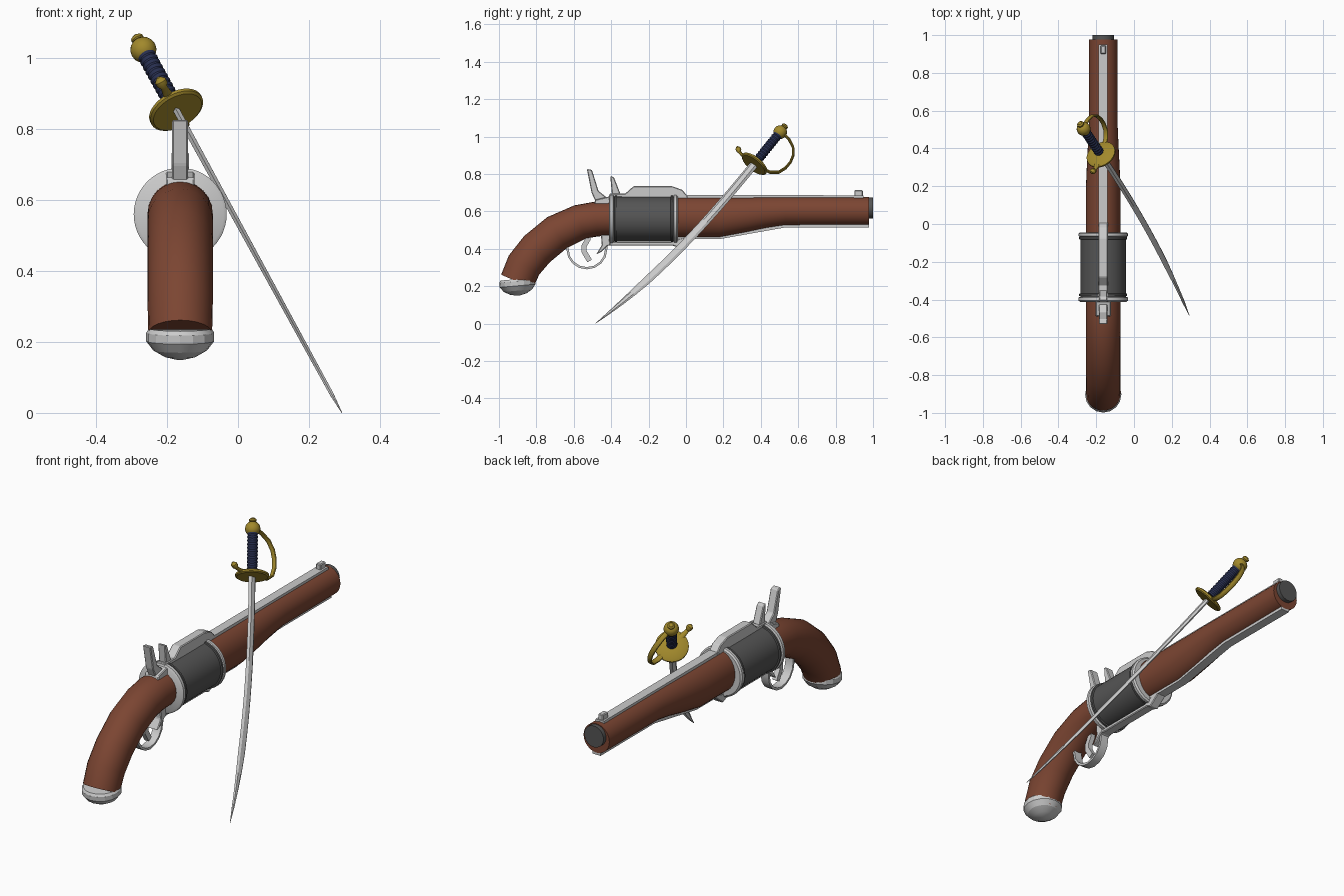
import bpy, bmesh, math
from mathutils import Matrix, Vector


def material(name, rgb):
    m = bpy.data.materials.new(name)
    m.diffuse_color = (*rgb, 1)
    return m


WOOD = material("wood", (0.2, 0.06, 0.032))
DARK = material("dark_steel", (0.09, 0.09, 0.09))
GOLD = material("brass", (0.36, 0.25, 0.025))
NAVY = material("navy_leather", (0.022, 0.03, 0.085))

# Local frames: pistol runs along y; sabre has z along its grip, y toward the knuckle bow
PISTOL = Matrix.Translation((-0.163, 0, 0))
SABRE = Matrix(((0.877, 0.278, -0.391, -0.18),
                (0.0, 0.815, 0.579, 0.375),
                (0.48, -0.508, 0.715, 0.865),
                (0, 0, 0, 1)))


def finish(name, bm, frame, mat, angle):
    bmesh.ops.recalc_face_normals(bm, faces=bm.faces)
    me = bpy.data.meshes.new(name)
    bm.to_mesh(me)
    bm.free()
    me.transform(frame)
    ob = bpy.data.objects.new(name, me)
    bpy.context.collection.objects.link(ob)
    if mat:
        me.materials.append(mat)
    if angle:
        bpy.ops.object.select_all(action='DESELECT')
        ob.select_set(True)
        bpy.context.view_layer.objects.active = ob
        bpy.ops.object.shade_smooth_by_angle(angle=math.radians(angle))
    return ob


def sweep(name, sections, sides, frame, mat=None, turn=0.0, angle=35):
    """Loft rings along a path in the local yz plane; section = y, z, x radius, in-plane radius."""
    bm = bmesh.new()
    rings = []
    for i, (y, z, rx, rn) in enumerate(sections):
        a, b = sections[max(i - 1, 0)], sections[min(i + 1, len(sections) - 1)]
        t = Vector((b[0] - a[0], b[1] - a[1])).normalized()
        ring = []
        for k in range(sides):
            w = turn + 2 * math.pi * k / sides
            s = rn * math.sin(w)
            ring.append(bm.verts.new((rx * math.cos(w), y - t.y * s, z + t.x * s)))
        rings.append(ring)
    for p, q in zip(rings, rings[1:]):
        for k in range(sides):
            j = (k + 1) % sides
            bm.faces.new((p[k], p[j], q[j], q[k]))
    bm.faces.new(rings[0])
    bm.faces.new(rings[-1])
    return finish(name, bm, frame, mat, angle)


def turned(name, start, direction, profile, sides, frame, mat=None, angle=35):
    """Solid of revolution; profile = distance along axis, radius."""
    d = Vector(direction).normalized()
    return sweep(name, [(start[0] + d.x * t, start[1] + d.y * t, r, r) for t, r in profile],
                 sides, frame, mat, 0, angle)


def plate(name, outline, width, frame=PISTOL, mat=None, bevel=0.004):
    """Side-view outline (y, z) extruded across x."""
    bm = bmesh.new()
    f = bm.faces.new([bm.verts.new((-width / 2, y, z)) for y, z in outline])
    g = bmesh.ops.extrude_face_region(bm, geom=[f])
    bmesh.ops.translate(bm, vec=(width, 0, 0),
                        verts=[v for v in g['geom'] if isinstance(v, bmesh.types.BMVert)])
    if bevel:
        bmesh.ops.bevel(bm, geom=bm.edges[:], offset=bevel, segments=1, affect='EDGES')
    return finish(name, bm, frame, mat, 0)


def strip(name, path, width, thick, frame=PISTOL, mat=None):
    """Rectangular bar following a path."""
    r = math.sqrt(0.5)
    return sweep(name, [(y, z, width * r, thick * r) for y, z in path], 4, frame, mat, math.pi / 4, 30)


# Wooden barrel and curved grip
sweep("barrel_wood", [(-0.05, 0.568, 0.092, 0.108), (0.18, 0.568, 0.092, 0.108),
                      (0.30, 0.58, 0.087, 0.097), (0.42, 0.593, 0.081, 0.085),
                      (0.53, 0.601, 0.076, 0.077), (0.978, 0.601, 0.075, 0.076)], 32, PISTOL, WOOD)
sweep("grip_wood", [(-0.39, 0.562, 0.092, 0.092), (-0.48, 0.559, 0.092, 0.093),
                    (-0.567, 0.543, 0.092, 0.094), (-0.69, 0.486, 0.092, 0.098),
                    (-0.797, 0.398, 0.092, 0.098), (-0.866, 0.313, 0.092, 0.096),
                    (-0.904, 0.225, 0.09, 0.092)], 24, PISTOL, WOOD)
turned("grip_cap", (-0.904, 0.238), (0.09, -1),
       [(0, 0.088), (0.012, 0.096), (0.036, 0.096), (0.062, 0.076), (0.08, 0.045), (0.088, 0.012)],
       16, PISTOL, None, 20)
turned("muzzle", (0.9, 0.618), (1, 0), [(0, 0.056), (0.1, 0.056)], 32, PISTOL, DARK)

# Revolving cylinder with its end rims and plates
turned("cylinder", (-0.39, 0.56), (1, 0), [(0, 0.12), (0.33, 0.12)], 48, PISTOL, DARK)
for i, y in enumerate((-0.383, -0.083)):
    turned(f"cylinder_rim_{i}", (y, 0.56), (1, 0),
           [(0, 0.118), (0.003, 0.127), (0.013, 0.127), (0.016, 0.118)], 48, PISTOL, DARK)
turned("rear_plate", (-0.412, 0.56), (1, 0),
       [(0, 0.122), (0.006, 0.131), (0.022, 0.131), (0.026, 0.125)], 48, PISTOL)
turned("front_plate", (-0.068, 0.56), (1, 0),
       [(0, 0.124), (0.004, 0.13), (0.017, 0.13), (0.024, 0.122)], 48, PISTOL)

# Rails, straps and sights
strip("top_rail", [(-0.06, 0.678), (0.95, 0.677)], 0.048, 0.018)
strip("bottom_rail", [(-0.06, 0.461), (0.18, 0.461), (0.53, 0.523), (0.978, 0.523)], 0.048, 0.018)
plate("top_strap", [(-0.41, 0.675), (-0.41, 0.695), (-0.325, 0.695), (-0.28, 0.735), (-0.075, 0.735),
                    (-0.02, 0.715), (0.01, 0.68), (0.01, 0.67)], 0.05)
plate("bottom_strap", [(-0.44, 0.437), (-0.44, 0.417), (-0.07, 0.417), (-0.04, 0.405),
                       (0.02, 0.452), (0.02, 0.47), (-0.05, 0.45), (-0.08, 0.437)], 0.05)
plate("front_sight", [(0.90, 0.68), (0.90, 0.714), (0.945, 0.714), (0.945, 0.68)], 0.028)
plate("rear_sight", [(-0.405, 0.79), (-0.385, 0.782), (-0.35, 0.692), (-0.395, 0.68)], 0.042)

# Hammer
plate("hammer", [(-0.53, 0.827), (-0.503, 0.822), (-0.468, 0.71), (-0.425, 0.675), (-0.42, 0.645),
                 (-0.48, 0.645), (-0.505, 0.70)], 0.045)
plate("hammer_base", [(-0.49, 0.64), (-0.485, 0.662), (-0.41, 0.68), (-0.40, 0.63)], 0.08)

# Trigger, guard and lower frame
plate("lower_frame", [(-0.405, 0.475), (-0.455, 0.475), (-0.45, 0.42), (-0.48, 0.37),
                      (-0.45, 0.385), (-0.42, 0.415), (-0.405, 0.42)], 0.06)
guard = [(-0.635, 0.485), (-0.634, 0.42)]
for k in range(9):
    a = math.pi * (1 + k / 8)
    guard.append((-0.53 + 0.103 * math.cos(a), 0.396 + 0.1 * math.sin(a)))
strip("trigger_guard", guard + [(-0.425, 0.46)], 0.045, 0.012)
strip("trigger", [(-0.52, 0.49), (-0.525, 0.45), (-0.545, 0.415), (-0.545, 0.385), (-0.515, 0.335)],
      0.025, 0.028)

# Sabre blade, gently curved diamond section
blade = []
for k in range(15):
    u = k / 14
    w = 0.023 if u < 0.65 else 0.023 * (1 - ((u - 0.65) / 0.35) ** 1.6) + 0.001
    blade.append((-0.13 * u ** 2.4, -1.302 * u, 0.011 * (1 - 0.45 * u) if k < 14 else 0.001, w))
sweep("sabre_blade", blade, 6, SABRE, None, math.pi / 2, 20)

# Sabre hilt: dished guard, wrapped grip, pommel, knuckle bow and quillon
turned("sabre_guard", (0, -0.024), (0, 1),
       [(0, 0.074), (0.005, 0.081), (0.014, 0.081), (0.02, 0.07), (0.026, 0.03)], 32, SABRE, GOLD)
turned("sabre_grip", (0, 0), (0, 1),
       [(0.18 * k / 20, 0.0225 if k % 2 else 0.0265) for k in range(1, 23)], 20, SABRE, NAVY, 20)
ball = [(0.222 - 0.036 * math.cos(math.pi * k / 10), 0.036 * math.sin(math.pi * k / 10) + 0.001)
        for k in range(11)]
ball = ball[:9] + [(0.254, 0.011), (0.26, 0.018), (0.268, 0.018), (0.275, 0.01)]
turned("sabre_pommel", (0, 0), (0, 1), ball, 20, SABRE, GOLD, 40)
sweep("knuckle_bow", [(y, z, 0.014, 0.007) for y, z in
                      [(0.055, -0.014), (0.10, -0.008), (0.135, 0.018), (0.15, 0.06), (0.151, 0.105),
                       (0.138, 0.15), (0.108, 0.188), (0.065, 0.213), (0.02, 0.226)]],
      10, SABRE, GOLD)
sweep("quillon", [(-0.05, -0.01, 0.018, 0.009), (-0.09, -0.008, 0.012, 0.008),
                  (-0.107, -0.003, 0.01, 0.008), (-0.115, 0.002, 0.016, 0.014),
                  (-0.126, 0.01, 0.017, 0.015), (-0.136, 0.016, 0.006, 0.005)], 12, SABRE, GOLD)
